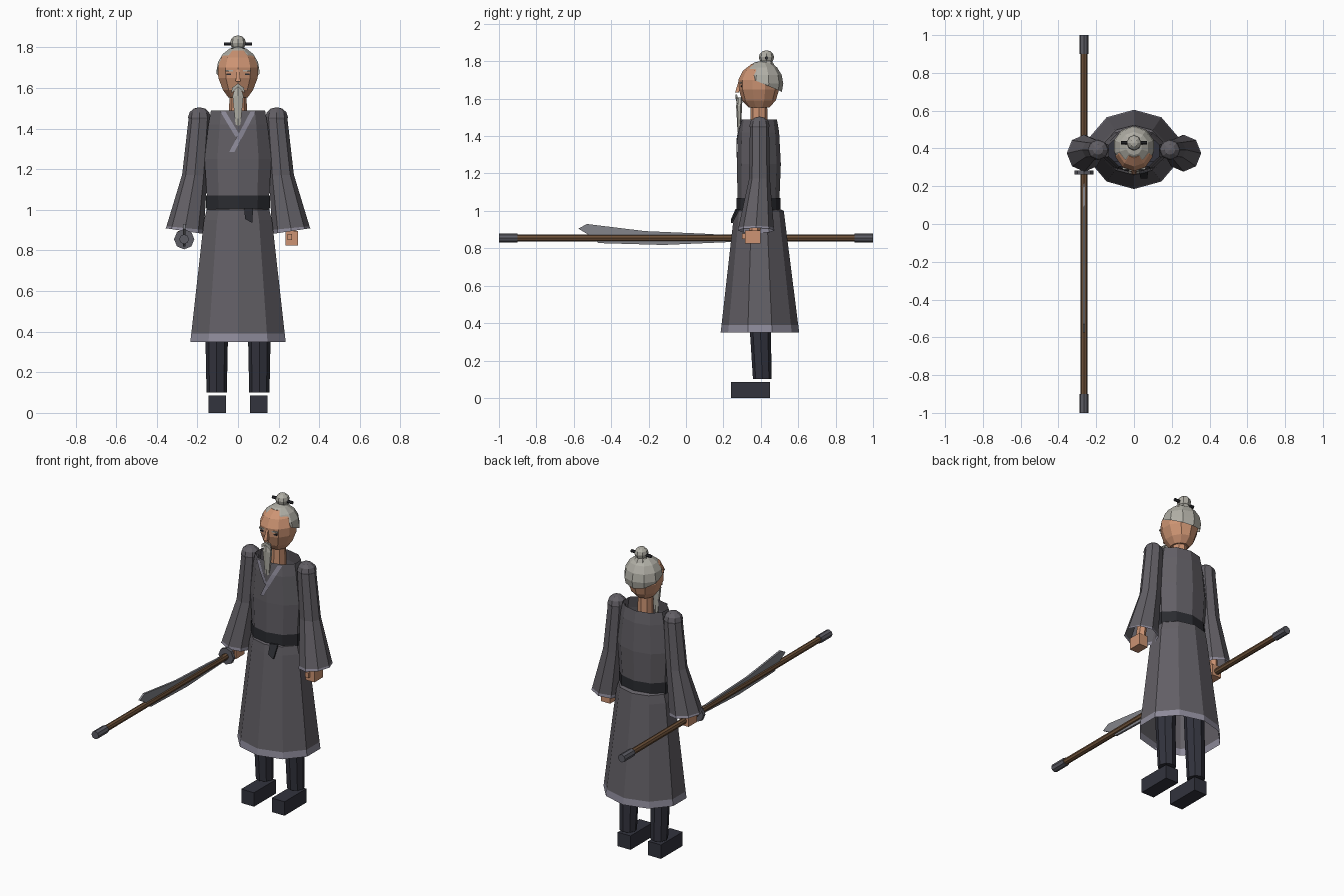
import bpy, bmesh, math
from mathutils import Vector, Matrix

if "Cube" in bpy.data.objects:
    bpy.data.objects.remove(bpy.data.objects["Cube"])


def material(name, srgb):
    m = bpy.data.materials.new(name)
    lin = [(c / 255 / 12.92) if c < 11 else ((c / 255 + 0.055) / 1.055) ** 2.4 for c in srgb]
    m.diffuse_color = (*lin, 1)
    m.use_nodes = True
    m.node_tree.nodes["Principled BSDF"].inputs["Base Color"].default_value = m.diffuse_color
    return m


ROBE = material("robe_grey", (98, 95, 101))
TRIM = material("trim_lilac", (142, 139, 154))
DARK = material("belt_black", (42, 43, 48))
PANTS = material("trouser_navy", (50, 51, 61))
SKIN = material("skin", (205, 148, 115))
HAIR = material("hair_silver", (176, 174, 165))
WOOD = material("wood_brown", (108, 80, 56))
METAL = material("metal_dark", (92, 92, 100))
BLADE = material("blade_steel", (132, 133, 139))


def finish(name, bm, *mats):
    bmesh.ops.recalc_face_normals(bm, faces=bm.faces[:])
    me = bpy.data.meshes.new(name)
    bm.to_mesh(me)
    bm.free()
    for m in mats:
        me.materials.append(m)
    ob = bpy.data.objects.new(name, me)
    bpy.context.collection.objects.link(ob)
    return ob


def loft(name, rings, n, *mats, caps=False, tilt=0, rule=None):
    """Tube through rings (cx, cy, z, rx, ry); rule maps band index to material."""
    bm = bmesh.new()
    loops = []
    for i, (cx, cy, z, rx, ry) in enumerate(rings):
        t = tilt * (i / (len(rings) - 1))
        loops.append([bm.verts.new((cx + rx * math.sin(a), cy - ry * math.cos(a), z + t * rx * math.sin(a)))
                      for a in (2 * math.pi * k / n for k in range(n))])
    for i in range(len(loops) - 1):
        for k in range(n):
            f = bm.faces.new((loops[i][k], loops[i][(k + 1) % n], loops[i + 1][(k + 1) % n], loops[i + 1][k]))
            f.material_index = rule(i) if rule else 0
    if caps:
        bm.faces.new(loops[0])
        bm.faces.new(loops[-1])
    return finish(name, bm, *mats)


def box(name, lo, hi, mat):
    bm = bmesh.new()
    bmesh.ops.create_cube(bm, size=1)
    for v in bm.verts:
        v.co = Vector([(a + b) / 2 + c * (b - a) for a, b, c in zip(lo, hi, v.co)])
    return finish(name, bm, mat)


def ball(name, centre, radii, mat, u=8, v=6, cuts=()):
    bm = bmesh.new()
    bmesh.ops.create_uvsphere(bm, u_segments=u, v_segments=v, radius=1)
    for p in bm.verts:
        p.co = Vector([c + r * x for c, r, x in zip(centre, radii, p.co)])
    for co, no in cuts:
        bmesh.ops.bisect_plane(bm, geom=bm.verts[:] + bm.edges[:] + bm.faces[:],
                               plane_co=co, plane_no=no, clear_inner=True)
    return finish(name, bm, mat)


def rod(name, centre, r, length, axis, mat, n=8):
    bm = bmesh.new()
    bmesh.ops.create_cone(bm, cap_ends=True, segments=n, radius1=r, radius2=r, depth=length,
                          matrix=Matrix.Translation(centre) @ Matrix.Rotation(math.pi / 2, 4, axis))
    return finish(name, bm, mat)


def plate(name, pts, depth, mat):
    """Flat outline pushed along a depth vector."""
    bm = bmesh.new()
    f = bm.faces.new([bm.verts.new(p) for p in pts])
    g = bmesh.ops.extrude_face_region(bm, geom=[f])
    bmesh.ops.translate(bm, verts=[e for e in g["geom"] if isinstance(e, bmesh.types.BMVert)], vec=depth)
    return finish(name, bm, mat)


# robe: skirt with hem trim, torso, belt
loft("skirt", [(0, .395, .35, .247, .21), (0, .395, .39, .242, .205), (0, .391, .95, .176, .138),
               (0, .391, 1.0, .162, .132), (0, .39, 1.01, .155, .112)], 10, ROBE, TRIM,
     rule=lambda i: 1 if i == 0 else 0)
TORSO = [(0, .387, 1.05, .160, .112), (0, .39, 1.25, .173, .117),
         (0, .388, 1.42, .153, .110), (0, .388, 1.49, .140, .098)]
loft("torso", TORSO, 10, ROBE)
loft("belt", [(0, .387, .995, .164, .117), (0, .387, 1.07, .166, .117)], 10, DARK)
plate("belt_tail", [(.03, .275, 1.01), (.075, .285, 1.01), (.07, .25, .935), (.035, .25, .955)],
      (0, -.01, 0), DARK)


def front_y(x, z):
    for a, b in zip(TORSO, TORSO[1:]):
        if a[2] <= z <= b[2]:
            t = (z - a[2]) / (b[2] - a[2])
            rx, ry, cy = (a[j] + t * (b[j] - a[j]) for j in (3, 4, 1))
            return cy - ry + abs(x) / (.588 * rx) * .19 * ry - .007


# crossed collar bands following the chest
def collar(name, start, end, w=.026, steps=10):
    bm = bmesh.new()
    rows = []
    for i in range(steps + 1):
        t = i / steps
        x, z = (a + t * (b - a) for a, b in zip(start, end))
        rows.append([bm.verts.new((px, front_y(px, z), z)) for px in (x - w / 2, x + w / 2)])
    for a, b in zip(rows, rows[1:]):
        bm.faces.new((a[0], a[1], b[1], b[0]))
    finish(name, bm, TRIM)


collar("collar_under", (-.075, 1.485), (0, 1.36))
collar("collar_over", (.075, 1.485), (-.03, 1.285))

for s, side in ((-1, "right"), (1, "left")):
    # arm: shoulder, sleeve with cuff trim, hand
    ball(side + "_shoulder", (s * .19, .393, 1.455), (.056, .054, .05), ROBE, 8, 6)
    loft(side + "_sleeve", [(s * .188, .393, 1.46, .054, .051), (s * .213, .393, 1.17, .062, .056),
                            (s * .26, .375, .91, .092, .095), (s * .262, .375, .895, .094, .098)],
         8, ROBE, TRIM, tilt=s * .15, rule=lambda i: 1 if i == 2 else 0)
    loft(side + "_wrist", [(s * .262, .365, .87, .026, .03), (s * .25, .375, 1.0, .026, .03)], 6, SKIN, caps=True)
    box(side + "_hand", (s * .265 - .03, .315, .825), (s * .265 + .03, .397, .895), SKIN)
    box(side + "_thumb", (s * .255 - .012, .30, .85), (s * .255 + .012, .33, .88), SKIN)
    # leg and shoe
    loft(side + "_leg", [(s * .105, .408, .1, .05, .05), (s * .105, .398, .35, .055, .056),
                         (s * .095, .39, .85, .06, .062)], 8, PANTS, caps=True)
    box(side + "_shoe", (s * .103 - .043, .24, 0), (s * .103 + .043, .45, .085), PANTS)
    # face details
    box(side + "_eye", (s * .042 - .014, .293, 1.663), (s * .042 + .014, .301, 1.671), DARK)
    box(side + "_eyebrow", (s * .042 - .02, .289, 1.68), (s * .042 + .02, .298, 1.688), HAIR)
    plate(side + "_moustache", [(0, .272, 1.622), (s * .03, .28, 1.60), (s * .032, .28, 1.575), (0, .272, 1.605)],
          (0, -.008, 0), HAIR)

# neck, head and nose
loft("neck", [(0, .39, 1.42, .045, .046), (0, .39, 1.58, .042, .044)], 8, SKIN, caps=True)
loft("head", [(0, .39, 1.553, .05, .055), (0, .39, 1.59, .078, .09), (0, .39, 1.65, .102, .108),
              (0, .39, 1.70, .104, .110), (0, .395, 1.75, .086, .09), (0, .40, 1.785, .045, .05)],
     10, SKIN, caps=True)
plate("nose", [(-.012, .262, 1.632), (.012, .262, 1.632), (.006, .28, 1.69), (-.006, .28, 1.69)],
      (0, .02, 0), SKIN)

# swept back hair, topknot and pin
ball("hair", (0, .408, 1.68), (.112, .112, .123), HAIR, 10, 8,
     cuts=[((0, .33, 1.715), (0, .43, 1)), ((0, .325, 1.715), (0, 1, -.3))])
loft("topknot_base", [(0, .43, 1.775, .045, .045), (0, .43, 1.805, .028, .028)], 8, HAIR)
ball("topknot", (0, .43, 1.822), (.039, .041, .037), HAIR, 8, 6)
rod("hairpin", (0, .43, 1.817), .009, .136, 'Y', DARK, 6)

# long pointed beard
loft("beard", [(0, .288, 1.335, .003, .003), (0, .284, 1.45, .018, .01), (0, .284, 1.56, .031, .016),
               (0, .288, 1.605, .016, .014)], 6, HAIR, caps=True)

# pole weapon: shaft, end caps, guard and blade
X, Z = -.265, .855
rod("shaft", (X, 0, Z), .018, 1.9, 'X', WOOD)
for s, name in ((-1, "front_cap"), (1, "rear_cap")):
    rod(name, (X, s * .95, Z), .024, .1, 'X', METAL)
rod("guard", (X, .272, Z), .05, .02, 'X', METAL)
plate("blade", [(X - .006, y, z) for y, z in (
    (.27, .868), (.1, .878), (-.22, .892), (-.53, .93), (-.575, .905), (-.5, .86),
    (-.47, .828), (-.12, .818), (.27, .835))], (.012, 0, 0), BLADE)
